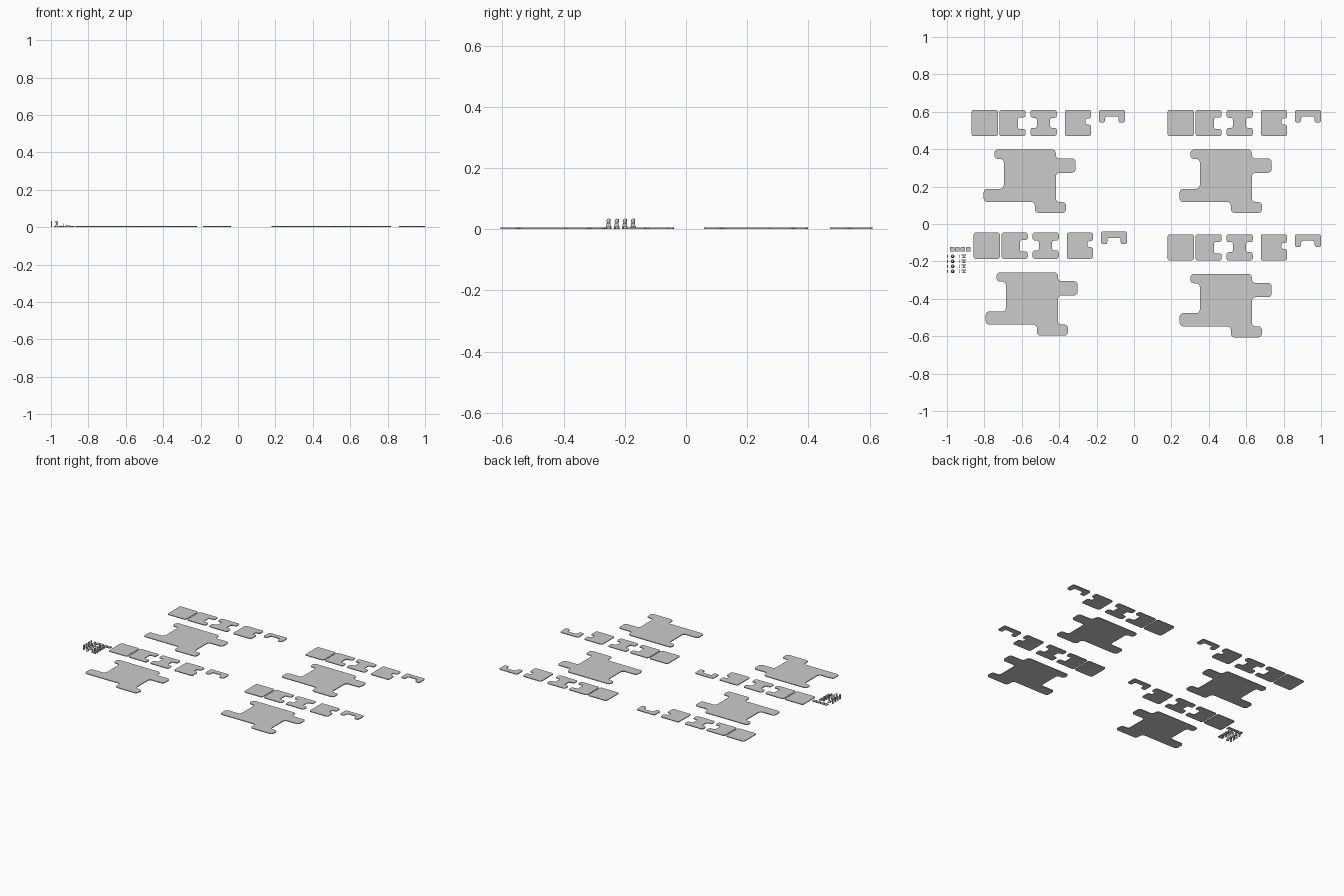
import bpy, bmesh, math
from mathutils import Vector, Matrix

if "Cube" in bpy.data.objects:
    bpy.data.objects.remove(bpy.data.objects["Cube"])

T = 0.005  # board thickness


def finish(name, bm):
    bmesh.ops.recalc_face_normals(bm, faces=bm.faces)
    me = bpy.data.meshes.new(name)
    bm.to_mesh(me)
    bm.free()
    ob = bpy.data.objects.new(name, me)
    bpy.context.collection.objects.link(ob)
    return ob


def rounded(pts, r, steps=5):
    """Outline with every corner rounded."""
    out = []
    for i, p in enumerate(pts):
        p = Vector(p)
        a, b = Vector(pts[i - 1]), Vector(pts[(i + 1) % len(pts)])
        ra = min(r, (a - p).length * 0.48, (b - p).length * 0.48)
        s, e = p + (a - p).normalized() * ra, p + (b - p).normalized() * ra
        c = s + e - p
        for k in range(steps + 1):
            t = k / steps * math.pi / 2
            out.append(c + (s - c) * math.cos(t) + (e - c) * math.sin(t))
    return out


def slab(name, pts, loc, r=0.012, depth=T, matrix=None):
    """Extrude an outline upward, optionally reoriented."""
    bm = bmesh.new()
    outline = rounded(pts, r) if r else [Vector(p) for p in pts]
    f = bm.faces.new([bm.verts.new((p.x, p.y, 0)) for p in outline])
    top = bmesh.ops.extrude_face_region(bm, geom=[f])["geom"]
    bmesh.ops.translate(bm, vec=(0, 0, depth),
                        verts=[v for v in top if isinstance(v, bmesh.types.BMVert)])
    if matrix:
        bmesh.ops.transform(bm, matrix=matrix, verts=bm.verts)
    ob = finish(name, bm)
    ob.location = loc
    return ob


def lathe(name, profile, loc, n=20):
    bm = bmesh.new()
    vs = [bm.verts.new((r, 0, z)) for r, z in profile]
    es = [bm.edges.new(p) for p in zip(vs, vs[1:])]
    bmesh.ops.spin(bm, geom=vs + es, cent=(0, 0, 0), axis=(0, 0, 1),
                   angle=math.tau, steps=n)
    bmesh.ops.remove_doubles(bm, verts=bm.verts, dist=1e-5)
    ob = finish(name, bm)
    ob.location = loc
    for p in ob.data.polygons:
        p.use_smooth = True
    return ob


# Outlines, measured from the upper left corner of each board set
S = 0.140
square = [(0, 0), (S, 0), (S, -S), (0, -S)]
c_wide = [(0, 0), (S, 0), (S, -.040), (.098, -.040), (.098, -.102),
          (S, -.102), (S, -S), (0, -S)]
i_shape = [(0, 0), (S, 0), (S, -.042), (.104, -.042), (.104, -.096), (S, -.096),
           (S, -S), (0, -S), (0, -.096), (.034, -.096), (.034, -.042), (0, -.042)]
c_small = [(0, 0), (S, 0), (S, -.046), (.110, -.046), (.110, -.078),
           (S, -.078), (S, -S), (0, -S)]
bracket = [(0, 0), (S, 0), (S, -.068), (.106, -.068), (.106, -.034),
           (.034, -.034), (.034, -.068), (0, -.068)]
board = [(.122, -.212), (.450, -.212), (.450, -.260), (.556, -.260), (.556, -.336),
         (.450, -.336), (.450, -.492), (.504, -.492), (.504, -.551), (.338, -.551),
         (.338, -.492), (.064, -.492), (.064, -.422), (.172, -.422),
         (.172, -.262), (.122, -.262)]
row = [("square_tile", square, 0), ("wide_notch_tile", c_wide, .149),
       ("double_notch_tile", i_shape, .315), ("small_notch_tile", c_small, .498),
       ("bracket_tile", bracket, .680)]

# Four board sets
for x0, y0, lift in ((-.868, .610, 0), (.180, .610, 0),
                     (-.857, -.046, .006), (.180, -.055, 0)):
    for name, pts, dx in row:
        y = y0 + (lift if name == "bracket_tile" else 0)
        slab(name, pts, (x0 + dx, y, 0))
    slab("large_board", board, (x0, y0, 0), r=0.02)

# Row of small square tokens
for i in range(4):
    h = 0.012
    slab("square_token", [(-h, -h), (h, -h), (h, h), (-h, h)],
         (-.973 + i * .0293, -.136, 0), r=0.002)

# Upright pieces: outline (y, z) turned to face along x
upright = Matrix(((0, 0, 1, 0), (1, 0, 0, 0), (0, 1, 0, 0), (0, 0, 0, 1)))
standee = [(-.007, 0), (.006, 0), (.007, .034), (-.002, .034)]
slat = [(-.009, 0), (.009, 0), (.006, .021), (-.006, .021)]
pawn = [(0, 0), (.010, 0), (.010, .003), (.006, .008), (.0035, .020), (.006, .023),
        (.007, .0275), (.005, .032), (.0025, .0338), (0, .0345)]
w, n, h, b = .012, .004, .009, .005
bar = [(-w, -h), (w, -h), (w, -b), (n, -b), (n, b), (w, b),
       (w, h), (-w, h), (-w, b), (-n, b), (-n, -b), (-w, -b)]
for i in range(4):
    y = -.173 - i * .0267
    slab("standing_marker", standee, (-1.0, y, 0), r=0.001, depth=.006, matrix=upright)
    lathe("pawn", pawn, (-.970, y, 0))
    slab("upright_slat", slat, (-.934, y, 0), r=0.001, depth=.005, matrix=upright)
    slab("bar_piece", bar, (-.911, y, 0), r=0.001, depth=.009)
